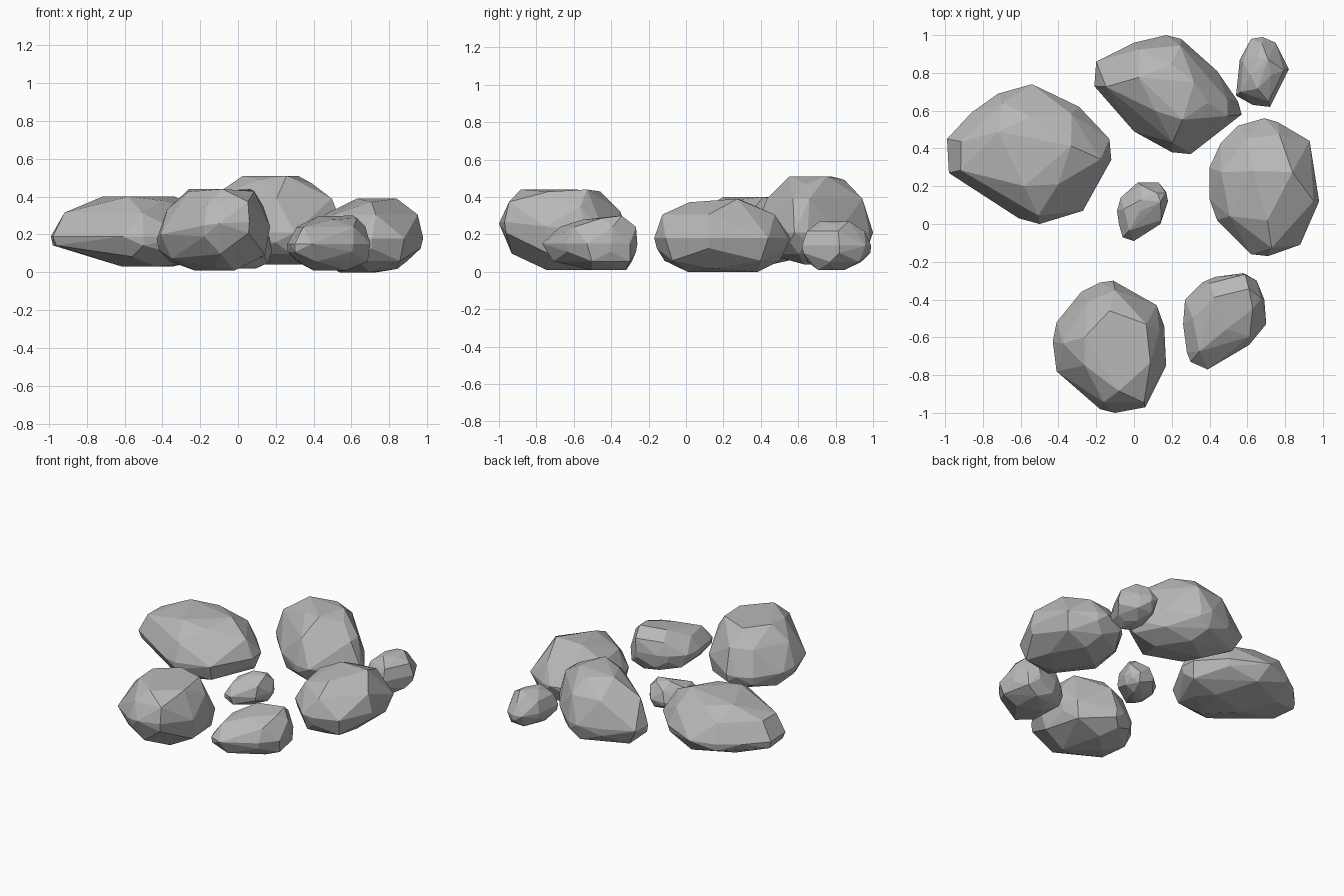
import bpy
import bmesh
import math
import random
from mathutils import Vector

default_cube = bpy.data.objects.get("Cube")
if default_cube:
    bpy.data.objects.remove(default_cube, do_unlink=True)

# One stone colour for every boulder
stone = bpy.data.materials.new("stone grey")
stone.use_nodes = True
stone.diffuse_color = (0.48, 0.48, 0.48, 1)
stone.node_tree.nodes["Principled BSDF"].inputs["Base Color"].default_value = stone.diffuse_color

random.seed(11)


def ring(outline, centre, target, scale, height, jitter, lean):
    """Shrink the plan outline towards a target point, chip its corners and lean it."""
    points = []
    for corner in outline:
        s = scale * (1 - random.uniform(0, jitter))
        offset = (corner - centre) * s
        flat = target + offset
        points.append(Vector((flat.x, flat.y, height + offset.dot(lean))))
    return points


def boulder(name, outline, low, waist, high, crown, crown_size, base, base_size,
            lean=(0, 0), slope=(0, 0)):
    """Faceted stone: hull of a base, a thick waist and a crown, with chipped shoulders.
    The waist tilts by lean and the crown by slope (rise per unit of x and y)."""
    plan = [Vector(p) / 100 for p in outline]
    centre = sum(plan, Vector((0, 0))) / len(plan)
    crown, base, lean, slope = Vector(crown), Vector(base), Vector(lean), Vector(slope)
    tall, deep = high - waist, waist - low
    toward_top, toward_base = centre.lerp(crown, 0.4), centre.lerp(base, 0.4)

    # Waist follows the plan exactly, thickened by a nearly upright band below
    points = ring(plan, centre, centre, 1, waist, 0, lean)
    points += ring(plan[::2], centre, centre, 0.985, waist - 0.3 * deep, 0.03, lean)
    # Upper shoulder and crown
    shoulder = crown_size + 0.74 * (1 - crown_size)
    points += ring(plan[::2], centre, toward_top, shoulder, waist + 0.6 * tall, 0.06, lean / 2)
    top = ring(plan[1::2], centre, crown, crown_size, high, 0.15, slope)
    for i, p in enumerate(top):
        p.z = min(p.z, high) - (i % 2) * random.uniform(0.04, 0.14) * tall
    points += top
    # Lower shoulder and base
    shoulder = base_size + 0.75 * (1 - base_size)
    points += ring(plan[1::2], centre, toward_base, shoulder, low + 0.33 * deep, 0.06, lean / 2)
    bottom = ring(plan[::2], centre, base, base_size, low, 0.15, Vector((0, 0)))
    for p in bottom[1::2]:
        p.z += random.uniform(0.06, 0.16) * deep
    points += bottom

    bm = bmesh.new()
    for p in points:
        bm.verts.new(p)
    bmesh.ops.convex_hull(bm, input=bm.verts[:])
    bmesh.ops.delete(bm, geom=[v for v in bm.verts if not v.link_faces], context='VERTS')
    # Merge nearly level triangles into broad flat facets
    bmesh.ops.dissolve_limit(bm, angle_limit=math.radians(8), verts=bm.verts[:], edges=bm.edges[:])
    bmesh.ops.recalc_face_normals(bm, faces=bm.faces[:])
    mesh = bpy.data.meshes.new(name)
    bm.to_mesh(mesh)
    bm.free()
    mesh.materials.append(stone)
    obj = bpy.data.objects.new(name, mesh)
    bpy.context.collection.objects.link(obj)


# Plan outlines are in hundredths, clockwise from the right side of each stone
boulder("broad_right_boulder",
        [(-99, 45), (-86, 59), (-72, 69), (-54, 74), (-29, 62), (-13, 45),
         (-12, 34), (-27, 7), (-50, 0), (-61, 3), (-98, 27)],
        low=0.03, waist=0.19, high=0.40,
        crown=(-0.55, 0.38), crown_size=0.54, base=(-0.45, 0.32), base_size=0.42)

boulder("tall_back_boulder",
        [(-21, 73), (-20, 86), (0, 96), (17, 100), (25, 98), (44, 81),
         (55, 65), (57, 58), (54, 55), (30, 37), (20, 38), (0, 49)],
        low=0.04, waist=0.21, high=0.51,
        crown=(0.22, 0.70), crown_size=0.5, base=(0.2, 0.70), base_size=0.5)

boulder("small_back_stone",
        [(54, 68), (55, 78), (56, 87), (62, 98), (68, 99), (75, 96),
         (82, 82), (80, 78), (72, 62), (63, 63)],
        low=0.01, waist=0.14, high=0.27,
        crown=(0.67, 0.80), crown_size=0.48, base=(0.68, 0.78), base_size=0.4)

boulder("left_boulder",
        [(40, 30), (46, 43), (55, 52), (69, 56), (76, 54), (93, 44),
         (98, 12), (88, -11), (71, -17), (62, -16), (44, 2), (40, 13)],
        low=0, waist=0.18, high=0.39,
        crown=(0.72, 0.18), crown_size=0.48, base=(0.67, 0.2), base_size=0.58,
        slope=(-0.08, 0.12))

boulder("small_centre_stone",
        [(-9, 7), (-7, 14), (2, 22), (13, 22), (17, 17), (18, 12),
         (14, 0), (0, -9), (-6, -7), (-8, 0)],
        low=0.02, waist=0.11, high=0.23,
        crown=(0.08, 0.10), crown_size=0.48, base=(0.04, 0.07), base_size=0.45,
        slope=(0.15, 0.15))

boulder("small_front_stone",
        [(26, -53), (27, -40), (36, -31), (43, -28), (58, -26), (65, -30),
         (69, -40), (70, -53), (61, -64), (39, -77), (30, -73), (28, -68)],
        low=0.01, waist=0.15, high=0.30,
        crown=(0.52, -0.43), crown_size=0.5, base=(0.50, -0.43), base_size=0.55,
        slope=(0.1, 0.15))

boulder("front_boulder",
        [(-43, -62), (-41, -52), (-28, -36), (-18, -31), (-11, -30), (12, -43),
         (16, -54), (17, -75), (6, -97), (-10, -100), (-18, -98), (-41, -78)],
        low=0.01, waist=0.2, high=0.44,
        crown=(-0.1, -0.66), crown_size=0.66, base=(-0.1, -0.6), base_size=0.5,
        lean=(0.08, -0.15))
